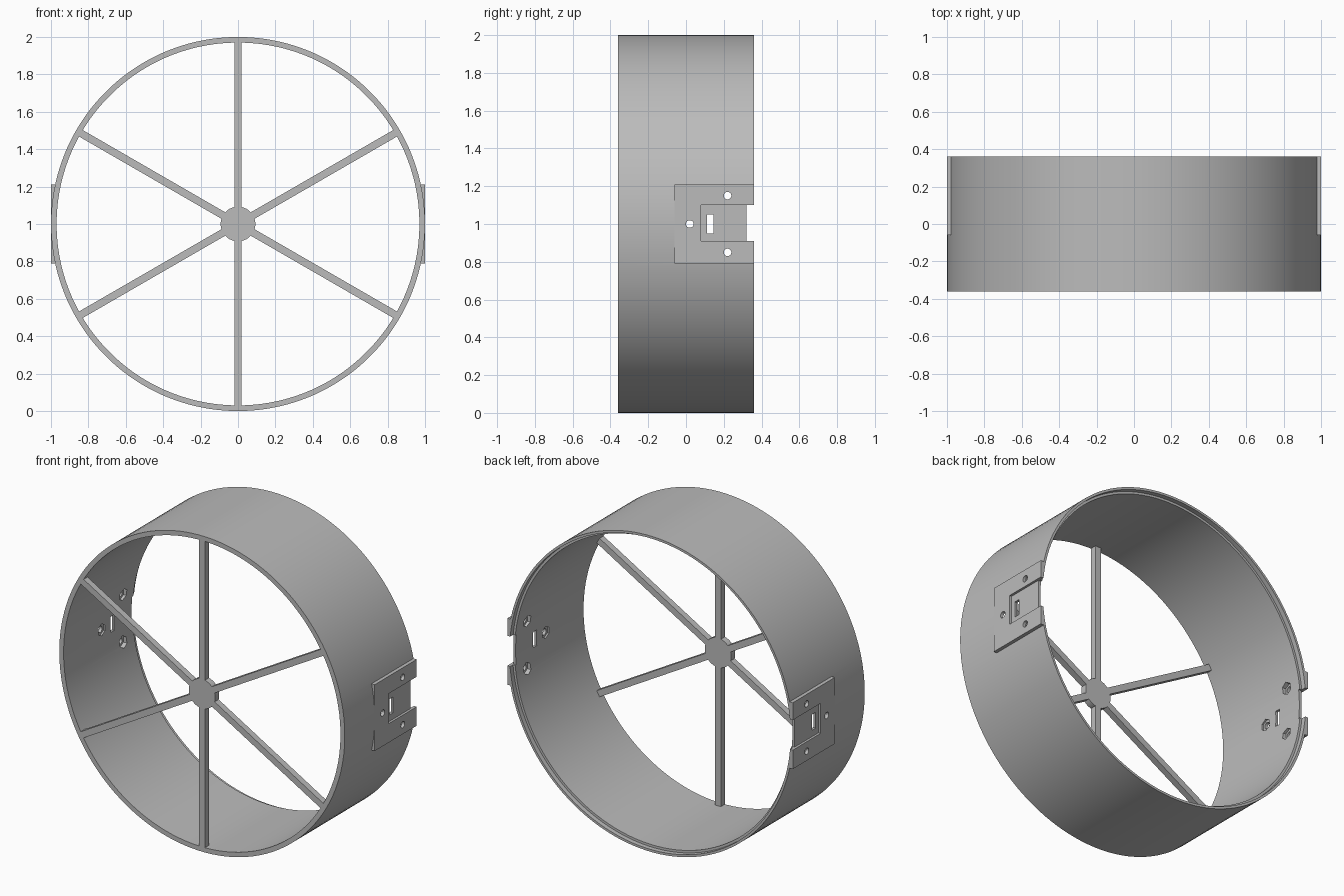
import bpy
import math
from mathutils import Matrix, Vector

cube = bpy.data.objects.get("Cube")
if cube:
    bpy.data.objects.remove(cube, do_unlink=True)

grey = bpy.data.materials.new("light grey plastic")
grey.use_nodes = True
grey.diffuse_color = (0.5, 0.5, 0.5, 1)
grey.node_tree.nodes["Principled BSDF"].inputs["Base Color"].default_value = (0.5, 0.5, 0.5, 1)

HALF = 0.36      # half the depth of the ring
BORE = 0.97      # inner radius
SPOKE = 0.04     # spoke width and depth


def finish(obj, name):
    obj.name = name
    obj.data.materials.clear()
    obj.data.materials.append(grey)
    return obj


def box(name, x, y, z):
    """Box from three (low, high) ranges."""
    bpy.ops.mesh.primitive_cube_add(size=1)
    obj = bpy.context.object
    mid = Vector([sum(r) / 2 for r in (x, y, z)])
    size = Vector([r[1] - r[0] for r in (x, y, z)])
    obj.data.transform(Matrix.Translation(mid) @ Matrix.Diagonal(size).to_4x4())
    return finish(obj, name)


def cylinder(name, axis, radius, low, high, centre=(0, 0, 1), sides=128):
    """Prism along X or Y, from low to high on that axis."""
    bpy.ops.mesh.primitive_cylinder_add(vertices=sides, radius=radius, depth=high - low)
    obj = bpy.context.object
    turn = Matrix.Rotation(math.pi / sides, 4, "Z")
    tilt = Matrix.Rotation(math.pi / 2, 4, "Y" if axis == "X" else "X")
    place = Vector(centre)
    place["XY".index(axis)] = (low + high) / 2
    obj.data.transform(Matrix.Translation(place) @ tilt @ turn)
    return finish(obj, name)


def combine(target, other, operation):
    """Boolean the other object into the target, then drop it."""
    mod = target.modifiers.new("combine", "BOOLEAN")
    mod.operation = operation
    mod.solver = "EXACT"
    mod.object = other
    bpy.context.view_layer.objects.active = target
    bpy.ops.object.modifier_apply(modifier=mod.name)
    bpy.data.objects.remove(other, do_unlink=True)


def span(side, low, high):
    return (low, high) if side > 0 else (-high, -low)


# Outer drum with a flat mounting plate on each side
ring = cylinder("ring", "Y", 1.0, -HALF, HALF)
for side in (-1, 1):
    combine(ring, box("plate", span(side, 0.9, 1.0), (-0.06, HALF), (0.79, 1.21)), "UNION")

# Bore, and the shallow step inside the back rim
combine(ring, cylinder("bore", "Y", BORE, -0.5, 0.5), "DIFFERENCE")
combine(ring, cylinder("rim_step", "Y", 0.985, HALF - 0.03, 0.5), "DIFFERENCE")

# Pocket, end notch, slot, screw holes and hexagonal nut seats in each plate
for side in (-1, 1):
    combine(ring, box("pocket", span(side, 0.985, 1.1), (0.08, 0.5), (0.91, 1.1)), "DIFFERENCE")
    combine(ring, box("notch", span(side, 0.9, 1.2), (0.32, 0.6), (0.91, 1.1)), "DIFFERENCE")
    combine(ring, box("slot", span(side, 0.9, 1.2), (0.11, 0.145), (0.95, 1.05)), "DIFFERENCE")
    for y, z in ((0.02, 1.0), (0.22, 1.15), (0.22, 0.85)):
        low, high = span(side, 0.9, 1.2)
        combine(ring, cylinder("hole", "X", 0.02, low, high, (0, y, z), 24), "DIFFERENCE")
        low, high = span(side, 0.9, 0.98)
        combine(ring, cylinder("nut_seat", "X", 0.038, low, high, (0, y, z), 6), "DIFFERENCE")

# Hub with six spokes at the front
hub = cylinder("hub_and_spokes", "Y", 0.093, -HALF, -HALF + SPOKE, sides=32)
for i in range(6):
    bar = box("spoke", (0.05, BORE + 0.004), (-HALF, -HALF + SPOKE), (-SPOKE / 2, SPOKE / 2))
    angle = math.radians(30 + 60 * i)
    bar.data.transform(Matrix.Translation((0, 0, 1)) @ Matrix.Rotation(angle, 4, "Y"))
    combine(hub, bar, "UNION")

# Smooth the round walls, keep the corners crisp
for obj in (ring, hub):
    bpy.ops.object.select_all(action="DESELECT")
    obj.select_set(True)
    bpy.context.view_layer.objects.active = obj
    bpy.ops.object.shade_smooth_by_angle(angle=math.radians(20))
